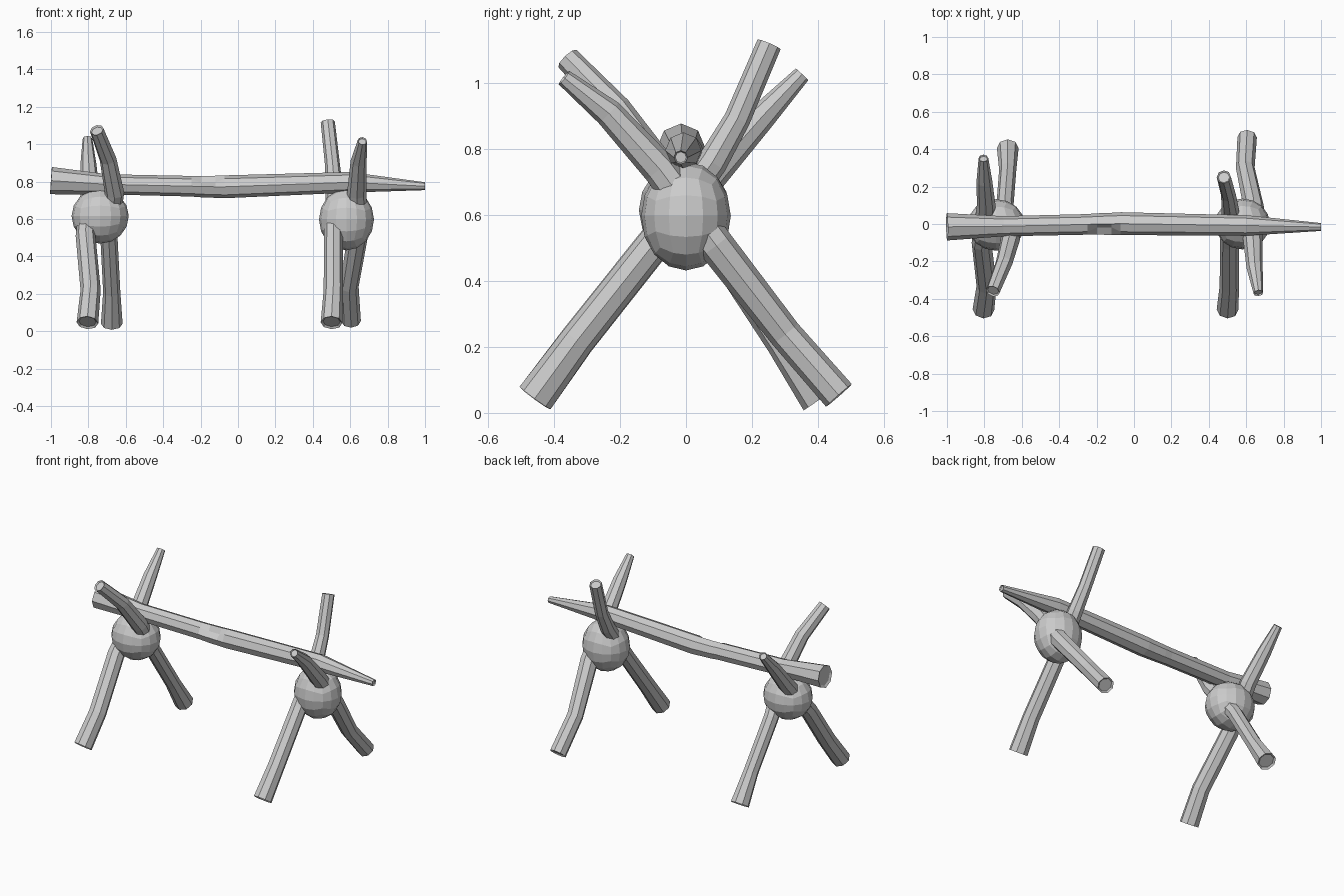
import bpy, bmesh, math
from mathutils import Vector

if "Cube" in bpy.data.objects:
    bpy.data.objects.remove(bpy.data.objects["Cube"])

SIDES = 8


def make_object(name, bm):
    bmesh.ops.recalc_face_normals(bm, faces=bm.faces)
    mesh = bpy.data.meshes.new(name)
    bm.to_mesh(mesh)
    bm.free()
    obj = bpy.data.objects.new(name, mesh)
    bpy.context.collection.objects.link(obj)
    return obj


def log(name, path, ref, dents=()):
    """Eight-sided log through (x, y, z, radius) stations, with shallow hollow ends."""
    pts = [Vector(p[:3]) for p in path]
    bm = bmesh.new()
    rings = []

    def ring(center, tangent, radius):
        u = (ref - tangent * ref.dot(tangent)).normalized()
        v = tangent.cross(u)
        verts = []
        for k in range(SIDES):
            a = 2 * math.pi * k / SIDES
            verts.append(bm.verts.new(center + (u * math.cos(a) + v * math.sin(a)) * radius))
        return verts

    def bridge(a, b):
        for k in range(SIDES):
            j = (k + 1) % SIDES
            bm.faces.new((a[k], a[j], b[j], b[k]))

    for i, p in enumerate(path):
        t = (pts[min(i + 1, len(pts) - 1)] - pts[max(i - 1, 0)]).normalized()
        rings.append(ring(pts[i], t, p[3]))
        if i in (0, len(path) - 1):
            inward = t if i == 0 else -t
            cap = ring(pts[i] + inward * 0.008, t, p[3] * 0.8)
            bm.faces.new(cap)
            bridge(rings[-1], cap)
    for a, b in zip(rings, rings[1:]):
        bridge(a, b)
    # chipped notch on the upper front edge
    for i in dents:
        v = min(rings[i], key=lambda w: (w.co - pts[i]).dot(Vector((0, 1, -1))))
        v.co += Vector((0, 0.022, -0.018))
    return make_object(name, bm)


def binding(name, center, radii):
    """Faceted lump where two logs cross."""
    bm = bmesh.new()
    bmesh.ops.create_cube(bm, size=2)
    bmesh.ops.subdivide_edges(bm, edges=bm.edges[:], cuts=3, use_grid_fill=True)
    for v in bm.verts:
        d = Vector([math.tan(c * math.pi / 4) for c in v.co]).normalized()
        v.co = Vector([c + n * r for c, n, r in zip(center, d, radii)])
    return make_object(name, bm)


# long horizontal rail
log("rail", [
    (-1.00, -0.015, 0.805, 0.073), (-0.70, -0.012, 0.785, 0.054),
    (-0.25, -0.002, 0.775, 0.055), (-0.20, 0.000, 0.773, 0.057),
    (-0.12, 0.001, 0.772, 0.059), (-0.07, 0.002, 0.772, 0.061),
    (0.60, -0.008, 0.796, 0.055), (1.00, -0.016, 0.775, 0.021),
], Vector((0, 0, 1)), dents=(3, 4))

# crossed logs of the left trestle
side = Vector((1, 0, 0))
log("left_log_leaning_back", [
    (-0.805, -0.458, 0.045, 0.058), (-0.788, -0.33, 0.22, 0.054),
    (-0.815, -0.10, 0.51, 0.053), (-0.79, 0.10, 0.75, 0.05),
    (-0.80, 0.232, 0.90, 0.042), (-0.805, 0.352, 1.027, 0.026),
], side)
log("left_log_leaning_front", [
    (-0.675, 0.405, 0.04, 0.058), (-0.675, 0.29, 0.21, 0.046),
    (-0.69, 0.10, 0.50, 0.046), (-0.66, -0.08, 0.74, 0.052),
    (-0.695, -0.21, 0.92, 0.045), (-0.755, -0.36, 1.075, 0.038),
], side)

# crossed logs of the right trestle
log("right_log_leaning_back", [
    (0.50, -0.458, 0.045, 0.058), (0.51, -0.33, 0.22, 0.052),
    (0.51, -0.10, 0.51, 0.05), (0.515, 0.08, 0.76, 0.046),
    (0.505, 0.155, 0.89, 0.04), (0.48, 0.252, 1.118, 0.038),
], side)
log("right_log_leaning_front", [
    (0.605, 0.464, 0.053, 0.052), (0.595, 0.30, 0.24, 0.05),
    (0.64, 0.09, 0.51, 0.055), (0.635, -0.08, 0.74, 0.052),
    (0.645, -0.235, 0.91, 0.043), (0.665, -0.37, 1.017, 0.026),
], side)

# lumps binding each crossing
binding("left_binding", (-0.737, -0.005, 0.615), (0.153, 0.138, 0.147))
binding("right_binding", (0.58, 0.0, 0.597), (0.147, 0.136, 0.165))
